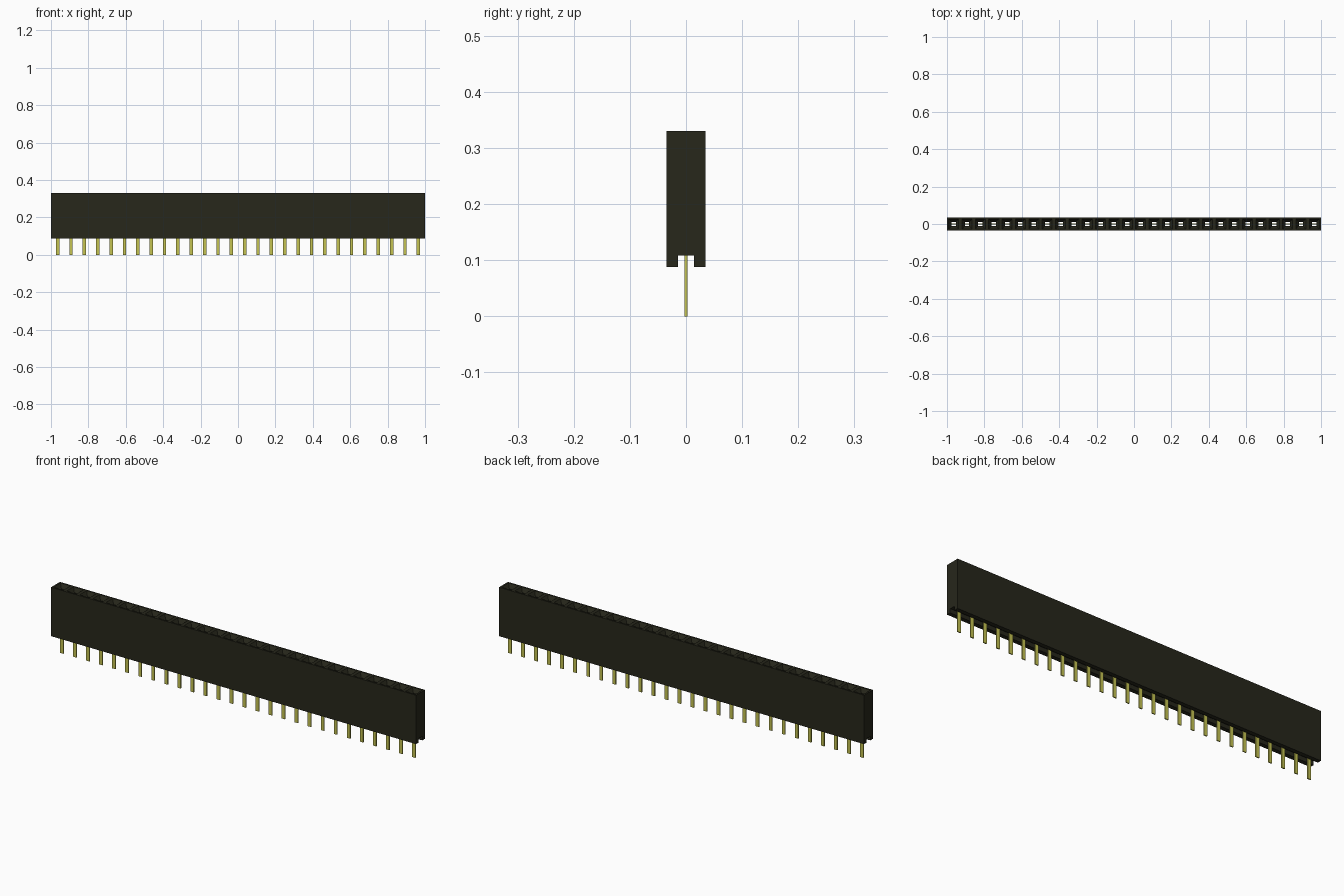
import bpy, bmesh

cube = bpy.data.objects.get("Cube")
if cube:
    bpy.data.objects.remove(cube)

COUNT = 28
PITCH = 2 / COUNT
HALF = PITCH / 2
DEPTH = 0.035
TOP, ROOF, FOOT = 0.33, 0.108, 0.088
SLOT, HOLE, MOUTH = 0.014, 0.012, 0.027
CENTRES = [-1 + PITCH * (i + 0.5) for i in range(COUNT)]


def material(name, rgb):
    m = bpy.data.materials.new(name)
    m.use_nodes = True
    colour = (*rgb, 1)
    m.diffuse_color = colour
    m.node_tree.nodes["Principled BSDF"].inputs["Base Color"].default_value = colour
    return m


def finish(bm, name, mat):
    bmesh.ops.remove_doubles(bm, verts=bm.verts, dist=1e-5)
    bmesh.ops.recalc_face_normals(bm, faces=bm.faces)
    mesh = bpy.data.meshes.new(name)
    bm.to_mesh(mesh)
    bm.free()
    mesh.materials.append(mat)
    obj = bpy.data.objects.new(name, mesh)
    bpy.context.collection.objects.link(obj)
    return obj


def ring(bm, cx, hx, hy, z):
    corners = ((-1, -1), (1, -1), (1, 1), (-1, 1))
    return [bm.verts.new((cx + a * hx, b * hy, z)) for a, b in corners]


# Housing: one socket cell repeated, with a funnel-mouthed hole and a slot below
LOOPS = [(HOLE, HOLE, ROOF), (HALF, SLOT, ROOF), (HALF, SLOT, FOOT),
         (HALF, DEPTH, FOOT), (HALF, DEPTH, TOP), (MOUTH, MOUTH, TOP),
         (HOLE, HOLE, TOP - 0.02)]
bm = bmesh.new()
for cx in CENTRES:
    rings = [ring(bm, cx, *spec) for spec in LOOPS]
    for k, lower in enumerate(rings):
        n = (k + 1) % len(rings)
        upper = rings[n]
        shared = LOOPS[k][0] == HALF and LOOPS[n][0] == HALF
        for s in range(4):
            # Neighbouring cells are open to each other on their x sides
            if shared and s % 2:
                continue
            t = (s + 1) % 4
            bm.faces.new((lower[s], lower[t], upper[t], upper[s]))

# End walls with the notch outline
half_outline = [(SLOT, ROOF), (SLOT, FOOT), (DEPTH, FOOT), (DEPTH, TOP)]
outline = half_outline + [(-y, z) for y, z in reversed(half_outline)]
for x in (-1, 1):
    bm.faces.new([bm.verts.new((x, y, z)) for y, z in outline])
finish(bm, "socket_housing", material("black plastic", (0.02, 0.02, 0.011)))

# Pins: flat legs that widen into contact blades inside the holes
PIN, THICK = 0.009, 0.0025
pin_outline = [(PIN, 0), (PIN, ROOF), (HOLE, ROOF + 0.005), (HOLE, 0.27)]
pin_outline += [(-x, z) for x, z in reversed(pin_outline)]
bm = bmesh.new()
for cx in CENTRES:
    face = bm.faces.new([bm.verts.new((cx + x, -THICK, z)) for x, z in pin_outline])
    out = bmesh.ops.extrude_face_region(bm, geom=[face], use_keep_orig=True)
    moved = [g for g in out["geom"] if isinstance(g, bmesh.types.BMVert)]
    bmesh.ops.translate(bm, verts=moved, vec=(0, 2 * THICK, 0))
finish(bm, "contact_pins", material("brass", (0.56, 0.55, 0.085)))
